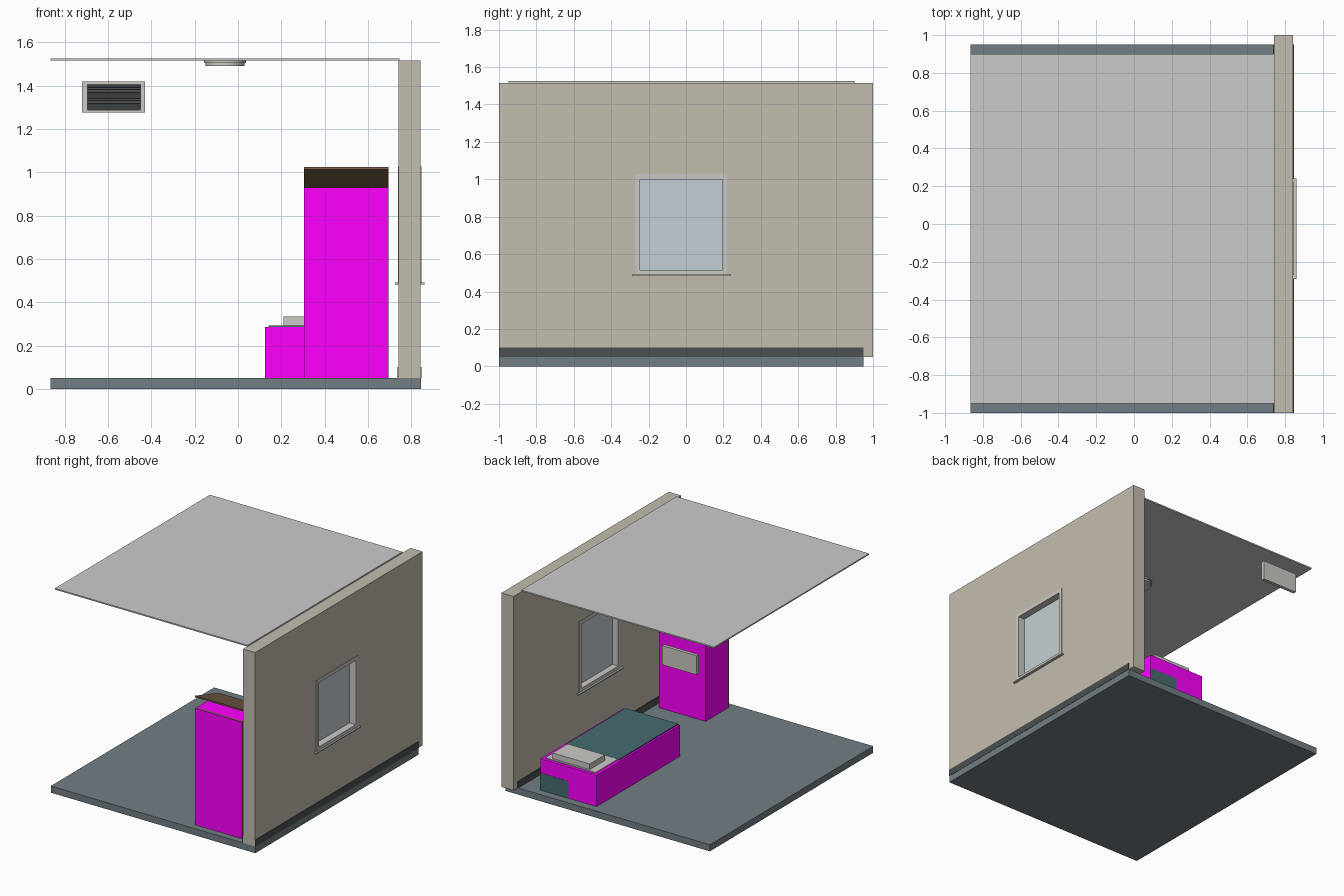
import bpy, bmesh, math
from mathutils import Matrix, Vector

if "Cube" in bpy.data.objects:
    bpy.data.objects.remove(bpy.data.objects["Cube"])


def material(name, r, g, b):
    m = bpy.data.materials.new(name)
    m.diffuse_color = (r, g, b, 1)
    m.use_nodes = True
    m.node_tree.nodes["Principled BSDF"].inputs["Base Color"].default_value = m.diffuse_color
    return m


WALL = material("beige_plaster", .55, .51, .43)
FLOOR = material("slate_floor", .17, .21, .23)
DARK = material("dark_trim", .07, .08, .085)
CEIL = material("ceiling_white", .57, .56, .54)
PALE = material("pale_paint", .6, .59, .56)
GLASS = material("glass", .55, .63, .66)
PINK = material("magenta", 1, 0, 1)
BROWN = material("brown_wood", .2, .12, .07)
TEAL = material("teal_cloth", .06, .15, .16)


def finish(bm, name, mat):
    bmesh.ops.recalc_face_normals(bm, faces=bm.faces)
    me = bpy.data.meshes.new(name)
    bm.to_mesh(me)
    bm.free()
    me.materials.append(mat)
    ob = bpy.data.objects.new(name, me)
    bpy.context.collection.objects.link(ob)
    return ob


def add_box(bm, x, y, z, tilt=0):
    c = Vector(((x[0] + x[1]) / 2, (y[0] + y[1]) / 2, (z[0] + z[1]) / 2))
    s = (x[1] - x[0], y[1] - y[0], z[1] - z[0], 1)
    bmesh.ops.create_cube(bm, size=1, matrix=Matrix.Translation(c)
                          @ Matrix.Rotation(tilt, 4, 'X') @ Matrix.Diagonal(s))


def box(name, x, y, z, mat):
    bm = bmesh.new()
    add_box(bm, x, y, z)
    return finish(bm, name, mat)


def ring(name, axis, depth, outer, inner, mat):
    """Rectangular slab with a rectangular hole; axis is 'X' or 'Y'."""
    bm = bmesh.new()

    def loop(rect, d):
        (u0, u1), (z0, z1) = rect
        pts = [(u0, z0), (u1, z0), (u1, z1), (u0, z1)]
        return [bm.verts.new((d, u, z) if axis == 'X' else (u, d, z)) for u, z in pts]

    loops = [loop(outer, depth[0]), loop(outer, depth[1]),
             loop(inner, depth[1]), loop(inner, depth[0])]
    for i in range(4):
        a, b = loops[i], loops[(i + 1) % 4]
        for j in range(4):
            k = (j + 1) % 4
            bm.faces.new((a[j], a[k], b[k], b[j]))
    return finish(bm, name, mat)


# Room shell
box("floor", (-.865, .845), (-1, .95), (0, .05), FLOOR)
box("ceiling", (-.865, .745), (-.95, .9), (1.515, 1.525), CEIL)
ring("window_wall", 'X', (.742, .843), ((-1, 1), (.05, 1.515)),
     ((-.255, .205), (.505, 1.005)), WALL)
for side, x in (("inner", (.737, .742)), ("outer", (.843, .847))):
    box(side + "_skirting", x, (-1, .95), (.05, .1), DARK)

# Window
ring("window_frame", 'X', (.738, .848), ((-.27, .22), (.49, 1.027)),
     ((-.245, .195), (.515, 1.0)), PALE)
box("window_glass", (.785, .795), (-.246, .196), (.514, 1.001), GLASS)
box("window_sill", (.725, .86), (-.29, .24), (.482, .49), PALE)

# Wardrobe with a lid raised towards the front
box("wardrobe_body", (.305, .695), (-.93, -.67), (.05, .93), PINK)
box("wardrobe_side_trim", (.305, .695), (-.945, -.93), (.05, .93), BROWN)
box("wardrobe_door", (.305, .695), (-.947, -.945), (.05, .93), PINK)
bm = bmesh.new()
profile = [(-.67, .93), (-.947, 1.013), (-.947, 1.025), (-.67, .942)]
face = bm.faces.new([bm.verts.new((.305, y, z)) for y, z in profile])
ext = bmesh.ops.extrude_face_region(bm, geom=[face])
bmesh.ops.translate(bm, vec=(.39, 0, 0),
                    verts=[v for v in ext["geom"] if isinstance(v, bmesh.types.BMVert)])
finish(bm, "wardrobe_lid", BROWN)

# Bed
box("bed_base", (.125, .595), (-.104, .889), (.05, .286), PINK)
box("bed_end_panel", (.36, .595), (.889, .8905), (.05, .18), TEAL)
box("blanket", (.14, .58), (-.104, .6), (.286, .293), TEAL)
box("sheet", (.15, .57), (.6, .865), (.286, .292), PALE)
box("pillow", (.21, .52), (.67, .85), (.292, .335), PALE)

# Air vent with slanted louvres
ring("vent_frame", 'Y', (.875, .9), ((-.72, -.43), (1.275, 1.42)),
     ((-.695, -.45), (1.288, 1.405)), PALE)
box("vent_back", (-.696, -.449), (.894, .9), (1.287, 1.406), PALE)
bm = bmesh.new()
for i in range(9):
    z = 1.296 + i * .0127
    add_box(bm, (-.695, -.45), (.878, .893), (z - .0012, z + .0012), math.radians(35))
finish(bm, "vent_louvres", DARK)

# Ceiling lamp
for name, r, z0, z1 in (("lamp_base", .097, 1.505, 1.516), ("lamp_diffuser", .09, 1.49, 1.506)):
    bm = bmesh.new()
    bmesh.ops.create_cone(bm, cap_ends=True, segments=32, radius1=r, radius2=r, depth=z1 - z0,
                          matrix=Matrix.Translation((-.06, -.025, (z0 + z1) / 2)))
    lamp = finish(bm, name, PALE)
    bpy.ops.object.select_all(action='DESELECT')
    lamp.select_set(True)
    bpy.context.view_layer.objects.active = lamp
    bpy.ops.object.shade_smooth_by_angle()
